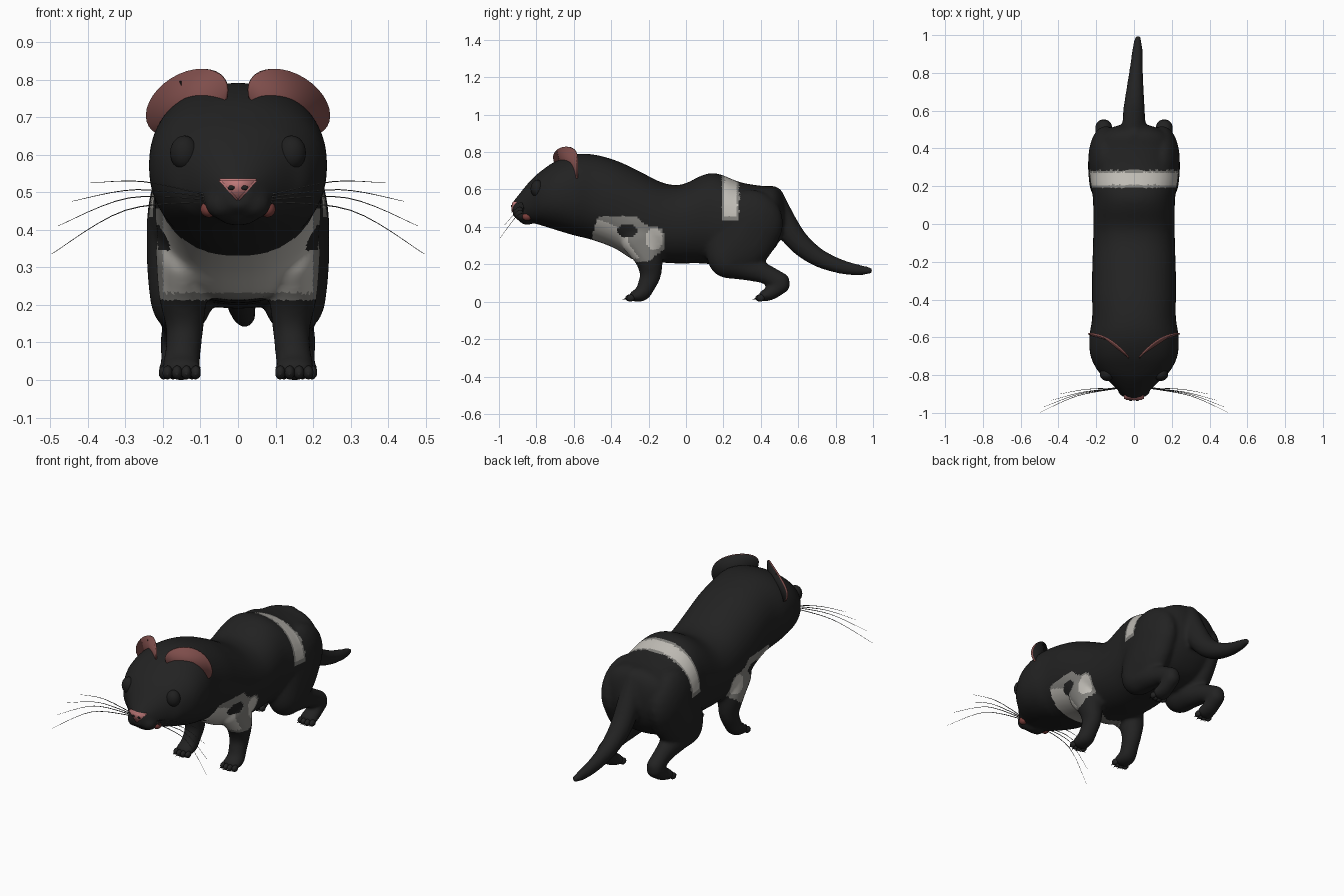
import bpy, bmesh, math
from mathutils import Vector, Matrix

if "Cube" in bpy.data.objects:
    bpy.data.objects.remove(bpy.data.objects["Cube"])


def material(name, r, g, b):
    m = bpy.data.materials.new(name)
    m.use_nodes = True
    m.diffuse_color = (r, g, b, 1)
    node = m.node_tree.nodes["Principled BSDF"]
    node.inputs["Base Color"].default_value = (r, g, b, 1)
    node.inputs["Roughness"].default_value = 0.8
    return m


black = material("black_fur", 0.016, 0.016, 0.016)
white = material("white_fur", 0.52, 0.5, 0.46)
grey = material("grey_fur", 0.22, 0.215, 0.2)
ear_pink = material("ear_pink", 0.21, 0.075, 0.07)
nose_pink = material("nose_pink", 0.52, 0.19, 0.19)
mouth_red = material("mouth_red", 0.2, 0.05, 0.045)
eye_black = material("eye_black", 0.014, 0.014, 0.014)
whisker_grey = material("whisker_grey", 0.07, 0.07, 0.068)


def make(name, bm, *mats):
    mesh = bpy.data.meshes.new(name)
    bm.to_mesh(mesh)
    bm.free()
    for m in mats:
        mesh.materials.append(m)
    obj = bpy.data.objects.new(name, mesh)
    bpy.context.collection.objects.link(obj)
    mesh.shade_smooth()
    return obj


def spline(points, steps):
    # Catmull-Rom interpolation through tuples of any length
    pts = [points[0]] + list(points) + [points[-1]]
    out = []
    for a, b, c, d in zip(pts, pts[1:], pts[2:], pts[3:]):
        for i in range(steps):
            t = i / steps
            out.append([q + 0.5 * t * (r - p + t * (2 * p - 5 * q + 4 * r - s + t * (3 * (q - r) + s - p)))
                        for p, q, r, s in zip(a, b, c, d)])
    return out + [list(points[-1])]


def ball(bm, center, radii, detail=3):
    mat = Matrix.Translation(center) @ Matrix.Diagonal((*radii, 1))
    bmesh.ops.create_icosphere(bm, subdivisions=detail, radius=1, matrix=mat)


def limb(bm, path, side=1):
    # path entries: x, y, z, sideways radius, other radius
    for x, y, z, w, r in spline(path, 6):
        ball(bm, (x * side, y, z), (w, r, r))


def loft(bm, sections, power=2.25, count=40):
    # sections: y, top, bottom, half width
    rings = []
    for y, top, bottom, half in spline(sections, 4):
        ring = []
        for i in range(count):
            a = math.tau * i / count
            c, s = math.cos(a), math.sin(a)
            x = math.copysign(abs(c) ** (2 / power), c) * half
            z = math.copysign(abs(s) ** (2 / power), s) * (top - bottom) / 2
            ring.append(bm.verts.new((x, y, z + (top + bottom) / 2)))
        rings.append(ring)
    for a, b in zip(rings, rings[1:]):
        for i in range(count):
            j = (i + 1) % count
            bm.faces.new((a[i], a[j], b[j], b[i]))
    bm.faces.new(rings[0][::-1])
    bm.faces.new(rings[-1])


# Body: head, torso, legs and tail blended into one skin
torso = [(-.925, .535, .46, .035), (-.9, .565, .44, .065), (-.86, .615, .43, .105),
         (-.82, .66, .42, .145), (-.78, .695, .41, .19), (-.7, .75, .385, .23),
         (-.6, .787, .355, .237), (-.5, .788, .33, .222), (-.38, .757, .285, .222),
         (-.27, .708, .22, .222), (-.14, .642, .21, .218), (-.06, .624, .205, .216),
         (0, .634, .205, .216), (.08, .673, .205, .216), (.14, .688, .2, .218),
         (.2, .675, .2, .228), (.29, .639, .19, .238), (.4, .62, .22, .23),
         (.47, .615, .28, .19), (.51, .575, .35, .12), (.528, .5, .42, .05)]
front_leg = [(.145, -.24, .34, .075, .11), (.147, -.2, .24, .066, .077), (.142, -.19, .15, .052, .058),
             (.145, -.21, .09, .048, .048), (.15, -.235, .045, .05, .042), (.15, -.275, .03, .052, .03)]
hind_leg = [(.15, .34, .42, .093, .18), (.15, .285, .32, .093, .172), (.15, .22, .225, .085, .098),
            (.15, .3, .19, .07, .073), (.155, .42, .15, .05, .054), (.16, .505, .107, .047, .05)]
hind_foot = [(.16, .51, .09, .047, .046), (.16, .46, .05, .047, .038), (.16, .42, .032, .052, .032)]
tail = [(0, .46, .555, .06, .065), (0, .53, .42, .062, .065), (0, .6, .32, .058, .06),
        (.005, .7, .24, .048, .05), (.012, .82, .19, .036, .04), (.018, .92, .17, .028, .03),
        (.02, .982, .167, .018, .019)]
bm = bmesh.new()
loft(bm, torso)
limb(bm, tail)
for side in (1, -1):
    for path in (front_leg, hind_leg, hind_foot):
        limb(bm, path, side)
    ball(bm, (side * .042, -.873, .47), (.046, .046, .043))
ball(bm, (0, -.85, .445), (.06, .045, .035))
source = make("body_source", bm)
remesh = source.modifiers.new("blend", "REMESH")
remesh.mode = "VOXEL"
remesh.voxel_size = 0.011
relax = source.modifiers.new("relax", "SMOOTH")
relax.factor = 0.5
relax.iterations = 6
evaluated = source.evaluated_get(bpy.context.evaluated_depsgraph_get())
skin = bpy.data.meshes.new_from_object(evaluated)
body = bpy.data.objects.new("body", skin)
bpy.context.collection.objects.link(body)
bpy.data.objects.remove(source)

# Fur markings: chest patch with dark spots and a band over the rump
skin.materials.clear()
for m in (black, white, grey):
    skin.materials.append(m)
PATCH = [(-.5, .3), (-.5, .36), (-.47, .455), (-.27, .46), (-.22, .41), (-.14, .395),
         (-.118, .37), (-.118, .28), (-.2, .215), (-.285, .21)]


def inside(y, z, poly):
    hit = False
    for (ya, za), (yb, zb) in zip(poly, poly[1:] + poly[:1]):
        if (za > z) != (zb > z) and y < ya + (z - za) * (yb - ya) / (zb - za):
            hit = not hit
    return hit


def oval(y, z, cy, cz, ry, rz):
    return ((y - cy) / ry) ** 2 + ((z - cz) / rz) ** 2 < 1


def fur(x, y, z):
    if .19 < y < .285 and z > .43:
        return 1 if .208 < y < .274 and z > .46 else 2
    if inside(y, z, PATCH):
        if abs(x) > .13 and oval(y, z, -.315, .38, .052, .037):
            return 0
        if abs(x) < .2 and y < -.25 and z > .232:
            return 1
        return 1 if oval(y, z, -.17, .335, .045, .06) else 2
    return 0


for p in skin.polygons:
    p.material_index = fur(*p.center)
skin.shade_smooth()

for side, label in ((1, "left"), (-1, "right")):
    # Ear: oval sheet curved backwards, pink in front
    bm = bmesh.new()
    bmesh.ops.create_circle(bm, cap_ends=True, segments=32, radius=1)
    for _ in range(4):
        bmesh.ops.inset_region(bm, faces=[max(bm.faces, key=lambda f: len(f.verts))], thickness=.2)
    along, across = Vector((.84, -.54)), Vector((.54, .84))
    for v in bm.verts:
        p = Vector((.138, .738)) + along * v.co.x * .118 + across * v.co.y * .077
        bend = max(0, (.24 - p.x) / .2)
        v.co = (side * p.x, -.585 - .115 * bend ** 2, p.y)
    bm.normal_update()
    if sum(f.normal.y for f in bm.faces) > 0:
        bmesh.ops.reverse_faces(bm, faces=bm.faces[:])
    ear = make(label + "_ear", bm, ear_pink, black)
    shell = ear.modifiers.new("thickness", "SOLIDIFY")
    shell.thickness = .01
    shell.material_offset = 1
    shell.material_offset_rim = 0

    # Eye, mouth corner and nostril
    for name, center, radii, m in (
            ("eye", (.143, -.795, .605), (.038, .036, .046), eye_black),
            ("mouth_corner", (.078, -.85, .455), (.022, .026, .022), mouth_red),
            ("nostril", (.018, -.933, .512), (.009, .004, .006), eye_black)):
        bm = bmesh.new()
        ball(bm, (side * center[0], center[1], center[2]), radii)
        make(label + "_" + name, bm, m)

    # Toes with small claws on each paw
    for name, px, py in (("front", .15, -.295), ("hind", .16, .4)):
        bm = bmesh.new()
        for i in range(4):
            x = side * (px + (i - 1.5) * .025)
            y = py - (.008 if i in (1, 2) else 0)
            ball(bm, (x, y, .02), (.014, .022, .019), 2)
            tip = Matrix.Translation((x, y - .024, .015)) @ Matrix.Rotation(math.radians(100), 4, "X")
            bmesh.ops.create_cone(bm, segments=8, radius1=.006, radius2=0, depth=.024, matrix=tip)
        make(label + "_" + name + "_toes", bm, black)

    # Whiskers: root, middle and tip of each hair
    for i, (mid, tip) in enumerate((
            ((.25, -.875, .528), (.392, -.9, .525)), ((.27, -.89, .507), (.442, -.935, .476)),
            ((.29, -.9, .485), (.48, -.97, .41)), ((.3, -.91, .452), (.497, -.998, .335)))):
        curve = bpy.data.curves.new("whisker", "CURVE")
        curve.dimensions = "3D"
        curve.bevel_depth = .002
        curve.bevel_resolution = 1
        points = spline([(.07, -.868, .49 - i * .005), mid, tip], 6)
        line = curve.splines.new("POLY")
        line.points.add(len(points) - 1)
        for n, (point, (x, y, z)) in enumerate(zip(line.points, points)):
            point.co = (side * x, y, z, 1)
            point.radius = 1.2 - n / len(points)
        curve.materials.append(whisker_grey)
        hair = bpy.data.objects.new(f"{label}_whisker_{i + 1}", curve)
        bpy.context.collection.objects.link(hair)

# Nose: rounded triangular pad
bm = bmesh.new()
rim = [bm.verts.new(c) for c in ((-.056, -.93, .536), (0, -.934, .474), (.056, -.93, .536))]
face = bm.faces.new(rim)
back = bmesh.ops.extrude_face_region(bm, geom=[face])["geom"]
bmesh.ops.translate(bm, vec=(0, .045, 0), verts=[g for g in back if isinstance(g, bmesh.types.BMVert)])
bmesh.ops.recalc_face_normals(bm, faces=bm.faces[:])
bmesh.ops.bevel(bm, geom=bm.edges[:], offset=.005, segments=2, affect="EDGES")
make("nose", bm, nose_pink)
